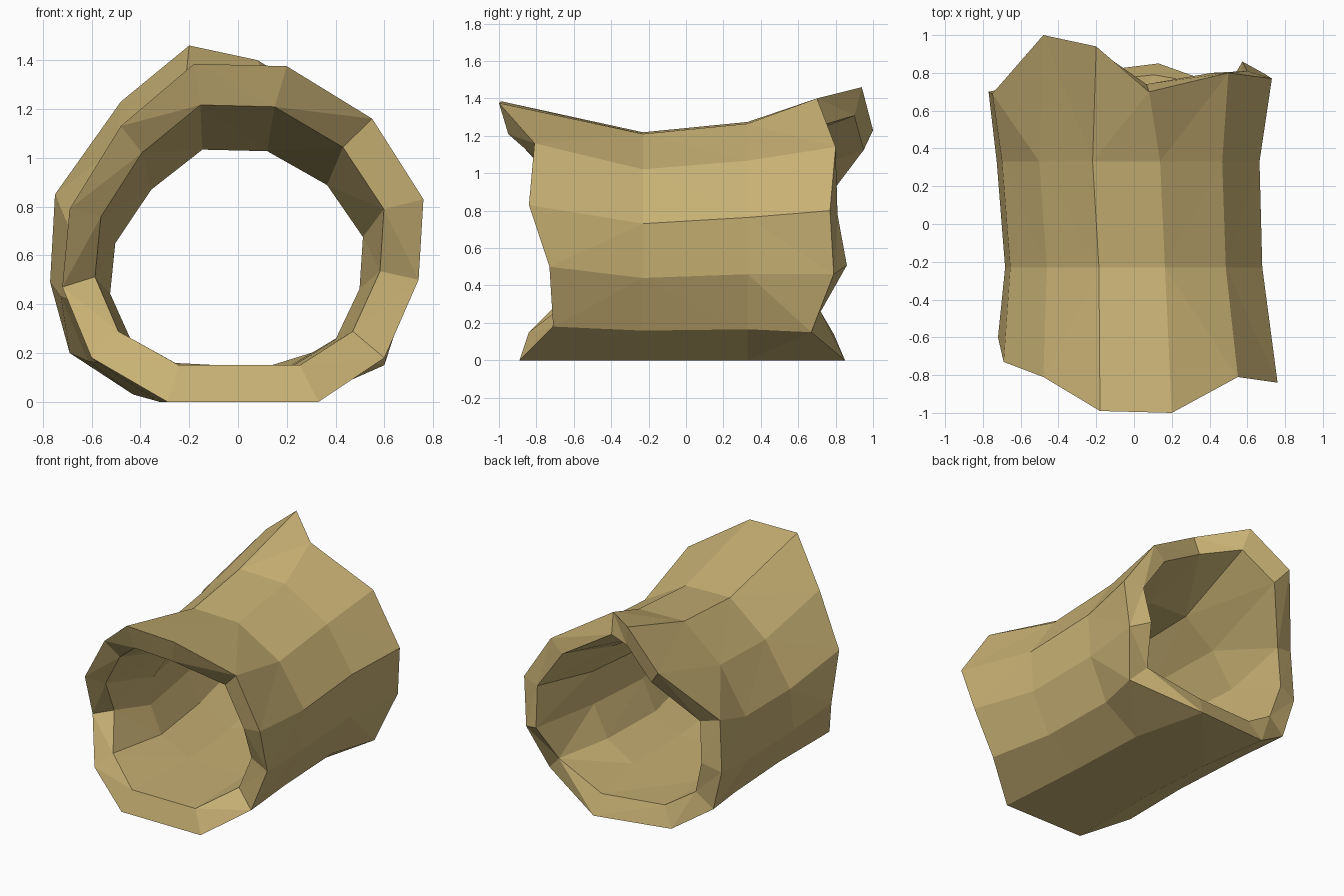
import bpy, bmesh

if "Cube" in bpy.data.objects:
    bpy.data.objects.remove(bpy.data.objects["Cube"])

# Bark colour
wood = bpy.data.materials.new("tan_wood")
wood.diffuse_color = (0.58, 0.44, 0.175, 1)
wood.use_nodes = True
wood.node_tree.nodes["Principled BSDF"].inputs["Base Color"].default_value = wood.diffuse_color

# Twelve-sided front end, clockwise from the top: x, y, z
front = [(-.18, -.99, 1.385), (.2, -1.0, 1.375), (.55, -.81, 1.16), (.76, -.84, .83),
         (.74, -.73, .5), (.6, -.71, .18), (.33, -.89, 0), (-.29, -.89, 0),
         (-.6, -.75, .18), (-.72, -.6, .47), (-.69, -.73, .79), (-.48, -.81, 1.13)]
# Broken, peaked back end
back = [(-.2, .94, 1.46), (.08, .7, 1.4), (.5, .8, 1.14), (.73, .77, .8),
        (.7, .79, .46), (.6, .67, .15), (.13, .85, 0), (-.43, .78, .03),
        (-.69, .68, .2), (-.77, .7, .49), (-.75, .69, .85), (-.48, 1.0, 1.23)]
# How far the inner lip of the back end leans out of the outer one
lean = [-.04, .04, 0, .04, .07, .05, -.06, -.04, .02, .03, .03, -.05]


def ring(src, sx, dx, sz, dz, y=None):
    """Scaled copy of an end ring, optionally flattened to one y."""
    return [(p[0] * sx + dx, p[1] if y is None else y, p[2] * sz + dz) for p in src]


front_lip = [(x, y + .05, z) for x, y, z in ring(front, .8, -.01, .77, .15)]
back_lip = [(x, y + d, z) for (x, y, z), d in zip(ring(back, .82, 0, .8, .14), lean)]

# Outer skin front to back, then the bore back to front
rings = [front,
         ring(front, .92, -.02, .88, 0, -.23),
         ring(front, .94, -.05, .92, 0, .33),
         back,
         back_lip,
         ring(front, .76, -.05, .68, .14, .3),
         ring(front, .70, -.02, .645, .14, -.23),
         front_lip]

# Hollow log: bridge neighbouring rings into a closed tube
bm = bmesh.new()
loops = [[bm.verts.new(p) for p in r] for r in rings]
for k, a in enumerate(loops):
    b = loops[(k + 1) % len(loops)]
    for i in range(12):
        j = (i + 1) % 12
        bm.faces.new((a[i], a[j], b[j], b[i]))
bmesh.ops.triangulate(bm, faces=bm.faces[:], quad_method='SHORT_EDGE')
bmesh.ops.recalc_face_normals(bm, faces=bm.faces[:])
mesh = bpy.data.meshes.new("hollow_log")
bm.to_mesh(mesh)
bm.free()
mesh.materials.append(wood)
log = bpy.data.objects.new("hollow_log", mesh)
bpy.context.collection.objects.link(log)
